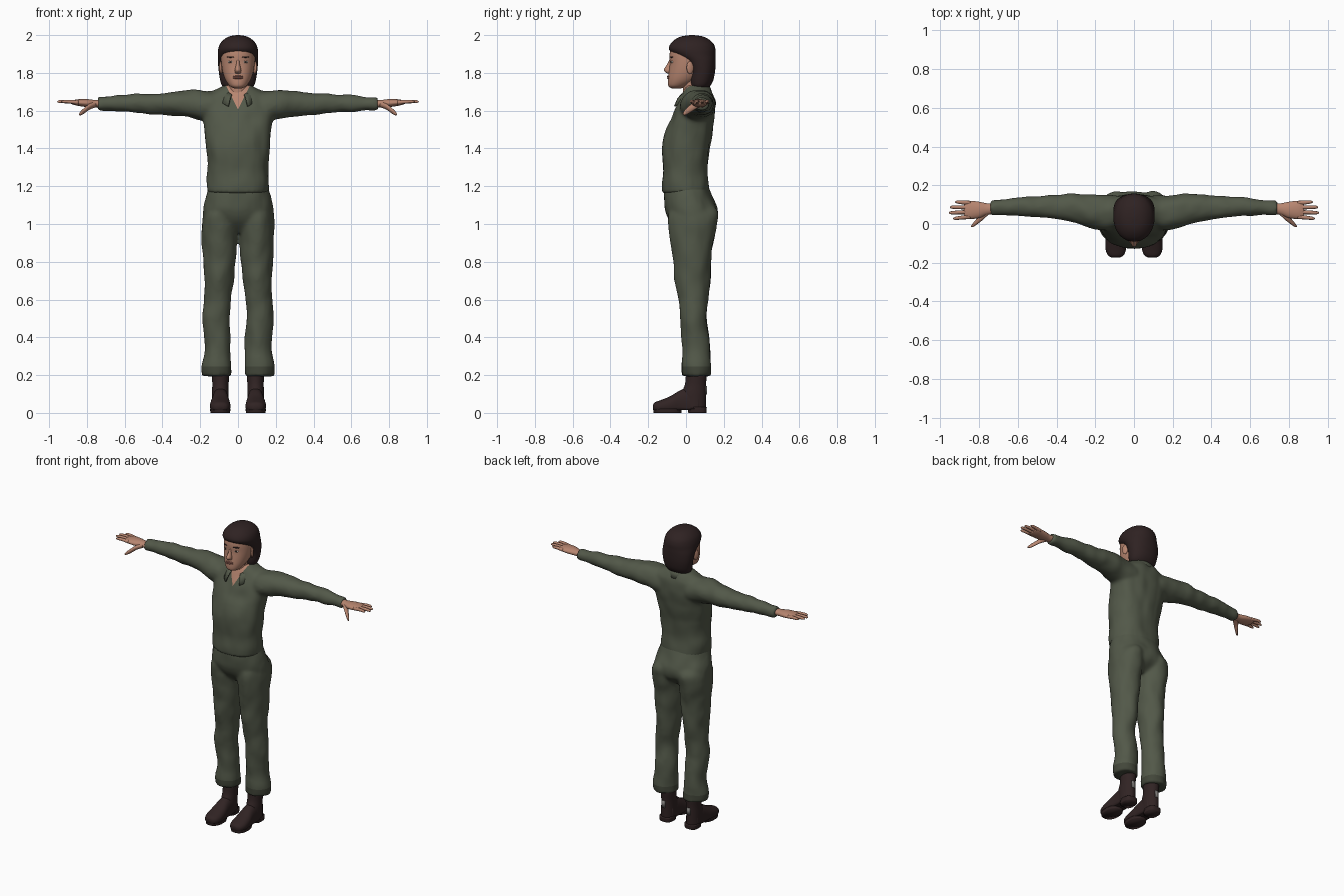
import bpy, bmesh, math
from mathutils import Vector, Matrix, noise

cube = bpy.data.objects.get("Cube")
if cube:
    bpy.data.objects.remove(cube, do_unlink=True)


def material(name, *rgb):
    m = bpy.data.materials.new(name)
    m.use_nodes = True
    m.diffuse_color = (*rgb, 1)
    m.node_tree.nodes["Principled BSDF"].inputs["Base Color"].default_value = (*rgb, 1)
    return m


olive = material("olive cloth", .085, .098, .066)
hem_olive = material("dark hem", .055, .062, .042)
skin = material("skin", .47, .235, .16)
hair_mat = material("dark brown hair", .028, .016, .016)
leather = material("brown leather", .03, .017, .017)
lip_mat = material("lips", .33, .13, .1)
white = material("eye white", .5, .45, .4)
iris_mat = material("iris", .04, .025, .02)
grey = material("grey tab", .22, .21, .2)


def spline(a, b, c, d, t):
    return [.5 * (2 * q + (r - p) * t + (2 * p - 5 * q + 4 * r - s) * t * t
                  + (3 * q - p - 3 * r + s) * t ** 3) for p, q, r, s in zip(a, b, c, d)]


def loft(bm, axis, rings, side=1, p=2, n=28, floor=None):
    """Skin smoothed superellipse rings (position, centre, centre, radius, radius)."""
    ext = [rings[0], *rings, rings[-1]]
    fine = [spline(*ext[i:i + 4], k / 4) for i in range(len(rings) - 1) for k in range(4)]
    fine.append(rings[-1])
    loops = []
    for t, a, b, ra, rb in fine:
        loop = []
        for k in range(n):
            c, s = math.cos(math.tau * k / n), math.sin(math.tau * k / n)
            u = a + ra * math.copysign(abs(c) ** (2 / p), c)
            v = b + rb * math.copysign(abs(s) ** (2 / p), s)
            x, y, z = {"x": (t, u, v), "y": (u, t, v), "z": (u, v, t)}[axis]
            if floor is not None:
                z = max(z, floor)
            loop.append(bm.verts.new((x * side, y, z)))
        loops.append(loop)
    for lo, hi in zip(loops, loops[1:]):
        for k in range(n):
            bm.faces.new((lo[k], lo[(k + 1) % n], hi[(k + 1) % n], hi[k]))
    bm.faces.new(loops[0])
    bm.faces.new(loops[-1])


def ball(bm, loc, size, turn=0):
    m = Matrix.Translation(loc) @ Matrix.Rotation(turn, 4, "Z") @ Matrix.Diagonal((*size, 1))
    bmesh.ops.create_uvsphere(bm, u_segments=20, v_segments=12, radius=1, matrix=m)


def make(name, bm, *mats):
    bmesh.ops.recalc_face_normals(bm, faces=bm.faces)
    me = bpy.data.meshes.new(name)
    bm.to_mesh(me)
    bm.free()
    for m in mats:
        me.materials.append(m)
    for f in me.polygons:
        f.use_smooth = True
    ob = bpy.data.objects.new(name, me)
    bpy.context.collection.objects.link(ob)
    return ob


def cloth(name, bm, planes, rule, *mats):
    """Fuse lofts into one garment, add soft folds, cut along planes, colour by rule."""
    ob = make(name, bm, *mats)
    rm = ob.modifiers.new("fuse", "REMESH")
    rm.mode, rm.voxel_size = "VOXEL", .01
    sm = ob.modifiers.new("soften", "SMOOTH")
    sm.factor, sm.iterations = .5, 6
    me = bpy.data.meshes.new_from_object(ob.evaluated_get(bpy.context.evaluated_depsgraph_get()))
    bpy.data.objects.remove(ob, do_unlink=True)
    bm = bmesh.new()
    bm.from_mesh(me)
    bm.normal_update()
    for v in bm.verts:
        c = v.co
        v.co = c + v.normal * .007 * noise.noise(Vector((c.x * 14, c.y * 14, c.z * 10)))
    for co, no in planes:
        bmesh.ops.bisect_plane(bm, geom=bm.verts[:] + bm.edges[:] + bm.faces[:],
                               plane_co=co, plane_no=no)
    for f in bm.faces:
        f.material_index = int(rule(f.calc_center_median()))
    return make(name, bm, *mats)


SIDES = ((1, "left"), (-1, "right"))

# Jacket with sleeves and an open neck
bm = bmesh.new()
loft(bm, "z", [(1.165, 0, 0, .16, .124), (1.22, 0, -.003, .164, .123), (1.3, 0, -.003, .16, .118),
               (1.4, 0, 0, .168, .126), (1.5, 0, .02, .178, .122), (1.56, 0, .038, .188, .114),
               (1.62, 0, .05, .2, .102), (1.67, 0, .06, .19, .088), (1.7, 0, .06, .14, .074),
               (1.72, 0, .06, .1, .062), (1.735, 0, .055, .07, .05)], p=2.3)
for s, _ in SIDES:
    loft(bm, "x", [(.1, .06, 1.615, .09, .085), (.2, .06, 1.63, .09, .08), (.3, .08, 1.638, .077, .067),
                   (.4, .088, 1.634, .064, .058), (.5, .09, 1.638, .053, .052),
                   (.6, .088, 1.639, .047, .045), (.74, .082, 1.636, .038, .035)], side=s)
V = (0, 0, 1.605)
cloth("jacket", bm, [(V, (1, 0, -.5)), (V, (-1, 0, -.5))],
      lambda c: c.y < .04 and abs(c.x) < .5 * (c.z - V[2]), olive, skin)

# Turned collar, open at the front
bm = bmesh.new()
rows = []
for i in range(31):
    a = math.radians(-150 + 10 * i)
    f = max(0, (abs(a) - 1) / 1.6)
    sa, ca = math.sin(a), math.cos(a)
    rows.append([bm.verts.new(q) for q in (
        (.068 * sa, .05 + .06 * ca - .025 * f, 1.738 - .05 * f),
        (.086 * sa, .05 + .078 * ca - .028 * f, 1.725 - .06 * f),
        (.105 * sa, .05 + .09 * ca - .035 * f, 1.69 - .065 * f))])
for p, q in zip(rows, rows[1:]):
    for k in range(2):
        bm.faces.new((p[k], q[k], q[k + 1], p[k + 1]))
collar = make("collar", bm, olive)
collar.modifiers.new("thickness", "SOLIDIFY").thickness = .008

# Trousers
bm = bmesh.new()
loft(bm, "z", [(.955, 0, .035, .07, .06), (.99, 0, .036, .15, .1), (1.03, 0, .035, .185, .13),
               (1.08, 0, .026, .184, .14), (1.15, 0, .01, .17, .126), (1.22, 0, 0, .148, .112)], p=2.2)
for s, _ in SIDES:
    loft(bm, "z", [(.195, .113, .055, .079, .077), (.25, .113, .055, .078, .076), (.32, .109, .055, .072, .075),
                   (.4, .109, .05, .071, .072), (.5, .117, .038, .072, .07), (.6, .106, .038, .07, .08),
                   (.7, .1, .034, .077, .094), (.8, .098, .033, .085, .1), (.9, .099, .031, .092, .112),
                   (1, .099, .036, .093, .13), (1.06, .092, .038, .09, .132),
                   (1.11, .08, .03, .07, .1)], side=s)
cloth("trousers", bm, [((0, 0, .245), (0, 0, 1))], lambda c: c.z < .245, olive, hem_olive)

# Boots with sole, heel and a back tab
for s, word in SIDES:
    bm = bmesh.new()
    loft(bm, "z", [(.02, .094, .045, .044, .06), (.1, .094, .042, .044, .064),
                   (.15, .093, .05, .043, .056), (.2, .092, .054, .046, .055),
                   (.27, .092, .054, .046, .054)], side=s)
    loft(bm, "y", [(-.174, .094, .03, .02, .014), (-.162, .094, .031, .04, .026),
                   (-.13, .094, .033, .053, .036), (-.08, .094, .04, .053, .05),
                   (-.03, .093, .05, .046, .07), (.02, .093, .05, .043, .085),
                   (.07, .093, .05, .043, .07)], side=s, p=2.3, floor=.015)
    loft(bm, "z", [(0, .094, -.098, .052, .073), (.02, .094, -.098, .054, .076)], side=s, p=2.4)
    loft(bm, "z", [(0, .094, .06, .043, .048), (.03, .094, .06, .045, .05)], side=s, p=3)
    make(word + "_boot", bm, leather)
    bm = bmesh.new()
    bmesh.ops.create_cube(bm, size=1, matrix=Matrix.Translation((.094 * s, .106, .12))
                          @ Matrix.Diagonal((.024, .009, .045, 1)))
    make(word + "_boot_tab", bm, grey)

# Hands
for s, word in SIDES:
    bm = bmesh.new()
    loft(bm, "x", [(.71, .08, 1.636, .027, .023), (.76, .077, 1.637, .03, .02), (.8, .073, 1.64, .042, .021),
                   (.85, .073, 1.643, .047, .017), (.878, .073, 1.644, .04, .01)], side=s, n=20)
    for y0, y1, tip in ((.037, .029, .935), (.062, .058, .957), (.086, .087, .952), (.109, .114, .925)):
        mid = (.85 + tip) / 2
        loft(bm, "x", [(.845, y0, 1.643, .011, .011), (mid, (y0 + y1) / 2, 1.648, .01, .01),
                       (tip - .012, y1, 1.648, .008, .008), (tip, y1, 1.647, .002, .002)], side=s, n=10)
    loft(bm, "x", [(.75, .07, 1.635, .02, .016), (.785, .04, 1.622, .022, .016), (.81, .015, 1.603, .016, .015),
                   (.83, -.004, 1.588, .011, .012), (.842, -.013, 1.58, .003, .004)], side=s, n=12)
    make(word + "_hand", bm, skin)

# Head, neck, nose and ears
bm = bmesh.new()
loft(bm, "z", [(1.62, 0, .04, .055, .05), (1.7, 0, .035, .052, .052), (1.8, 0, .04, .055, .055)])
make("neck", bm, skin)
bm = bmesh.new()
loft(bm, "z", [(1.718, 0, -.05, .02, .025), (1.73, 0, -.045, .043, .048), (1.76, 0, -.02, .065, .076),
               (1.8, 0, 0, .08, .092), (1.85, 0, .01, .088, .096), (1.9, 0, .02, .09, .107),
               (1.94, 0, .025, .084, .1), (1.97, 0, .025, .06, .07)], p=2.1, n=36)
loft(bm, "z", [(1.88, 0, -.073, .007, .01), (1.845, 0, -.083, .01, .017), (1.816, 0, -.09, .017, .028),
               (1.8, 0, -.086, .015, .018), (1.795, 0, -.084, .006, .008)], n=16)
for s, _ in SIDES:
    ball(bm, (.09 * s, .022, 1.828), (.009, .02, .034), .35 * s)
make("head", bm, skin)

# Hair
bm = bmesh.new()
loft(bm, "z", [(1.715, 0, .075, .06, .035), (1.73, 0, .075, .083, .052), (1.76, 0, .08, .094, .064),
               (1.81, 0, .085, .102, .069), (1.86, 0, .073, .106, .084), (1.895, 0, .047, .107, .11),
               (1.925, 0, .033, .105, .123), (1.955, 0, .032, .094, .113), (1.98, 0, .032, .07, .085),
               (1.994, 0, .032, .042, .052), (2, 0, .032, .008, .01)], p=2.15, n=36)
make("hair", bm, hair_mat)

# Eyes, brows and lips
for s, word in SIDES:
    for part, z, y, size, mat in (("eye", 1.858, -.074, (.015, .005, .006), white),
                                  ("iris", 1.858, -.078, (.006, .003, .006), iris_mat),
                                  ("brow", 1.884, -.077, (.021, .004, .004), hair_mat)):
        bm = bmesh.new()
        ball(bm, (.04 * s, y, z), size, .45 * s)
        make(word + "_" + part, bm, mat)
bm = bmesh.new()
for z, h in ((1.781, .005), (1.773, .006)):
    ball(bm, (0, -.091, z), (.026, .009, h))
make("lips", bm, lip_mat)
